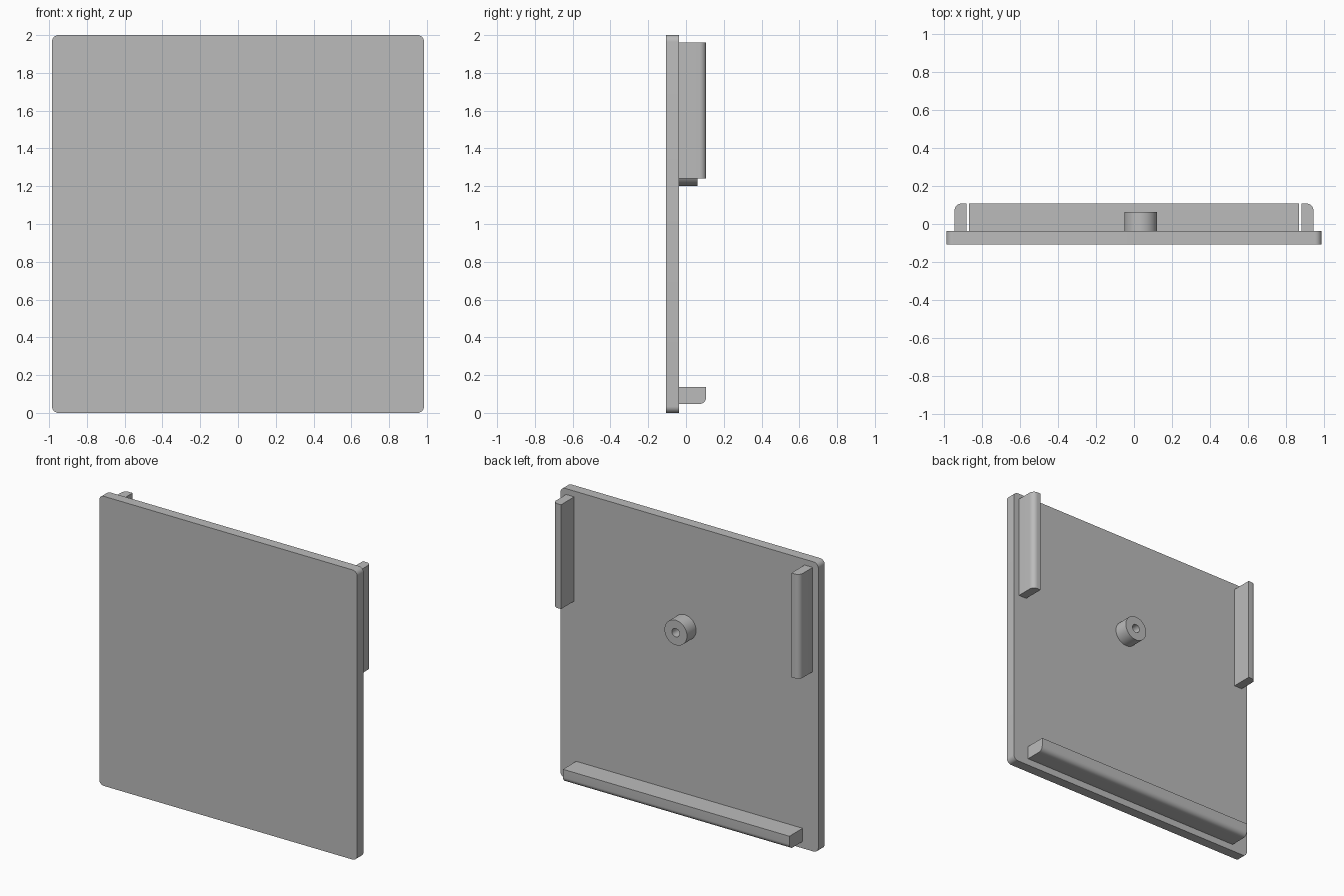
import bpy, bmesh, math
from mathutils import Vector

if "Cube" in bpy.data.objects:
    bpy.data.objects.remove(bpy.data.objects["Cube"])

grey = bpy.data.materials.new("plain grey")
grey.diffuse_color = (0.5, 0.5, 0.5, 1)
grey.use_nodes = True
grey.node_tree.nodes["Principled BSDF"].inputs["Base Color"].default_value = grey.diffuse_color


def finish(name, bm):
    """Turn a bmesh into a grey object with smooth curves and sharp edges."""
    bmesh.ops.recalc_face_normals(bm, faces=bm.faces)
    mesh = bpy.data.meshes.new(name)
    bm.to_mesh(mesh)
    bm.free()
    mesh.materials.append(grey)
    obj = bpy.data.objects.new(name, mesh)
    bpy.context.collection.objects.link(obj)
    bpy.ops.object.select_all(action='DESELECT')
    obj.select_set(True)
    bpy.context.view_layer.objects.active = obj
    bpy.ops.object.shade_smooth_by_angle(angle=math.radians(30))
    return obj


def rounded_box(name, low, high, radius, is_rounded):
    """Box with rounded edges where is_rounded(edge midpoint, direction) holds."""
    low, high = Vector(low), Vector(high)
    bm = bmesh.new()
    bmesh.ops.create_cube(bm, size=1)
    for v in bm.verts:
        v.co = Vector(h if c > 0 else l for c, l, h in zip(v.co, low, high))
    centre = (low + high) / 2
    edges = []
    for e in bm.edges:
        a, b = (v.co for v in e.verts)
        if is_rounded((a + b) / 2 - centre, (b - a).normalized()):
            edges.append(e)
    bmesh.ops.bevel(bm, geom=edges, offset=radius, segments=8,
                    profile=0.5, affect='EDGES')
    return finish(name, bm)


# Main panel, rounded at its four corners
rounded_box("panel", (-0.985, -0.107, 0), (0.985, -0.037, 2), 0.035,
            lambda m, d: abs(d.y) > 0.9)

# Upright side rails, rounded on the outer back edge
for side, name in ((-1, "left_rail"), (1, "right_rail")):
    x0, x1 = sorted((side * 0.88, side * 0.942))
    rounded_box(name, (x0, -0.037, 1.24), (x1, 0.107, 1.96), 0.036,
                lambda m, d: abs(d.z) > 0.9 and m.y > 0 and m.x * side > 0)

# Bottom rail, rounded on the lower back edge
rounded_box("bottom_rail", (-0.865, -0.037, 0.047), (0.865, 0.107, 0.138), 0.036,
            lambda m, d: abs(d.x) > 0.9 and m.y > 0 and m.z < 0)

# Round boss with a blind hole, revolved about the y axis
bm = bmesh.new()
profile = [(0.086, -0.037), (0.086, 0.062), (0.029, 0.062), (0.029, -0.035)]
count = 48
rings = []
for r, y in profile:
    rings.append([bm.verts.new((0.035 + r * math.cos(2 * math.pi * i / count), y,
                                1.286 + r * math.sin(2 * math.pi * i / count)))
                  for i in range(count)])
for a, b in zip(rings, rings[1:]):
    for i in range(count):
        j = (i + 1) % count
        bm.faces.new((a[i], a[j], b[j], b[i]))
bm.faces.new(rings[-1])
bm.faces.new(rings[0])
finish("boss", bm)
